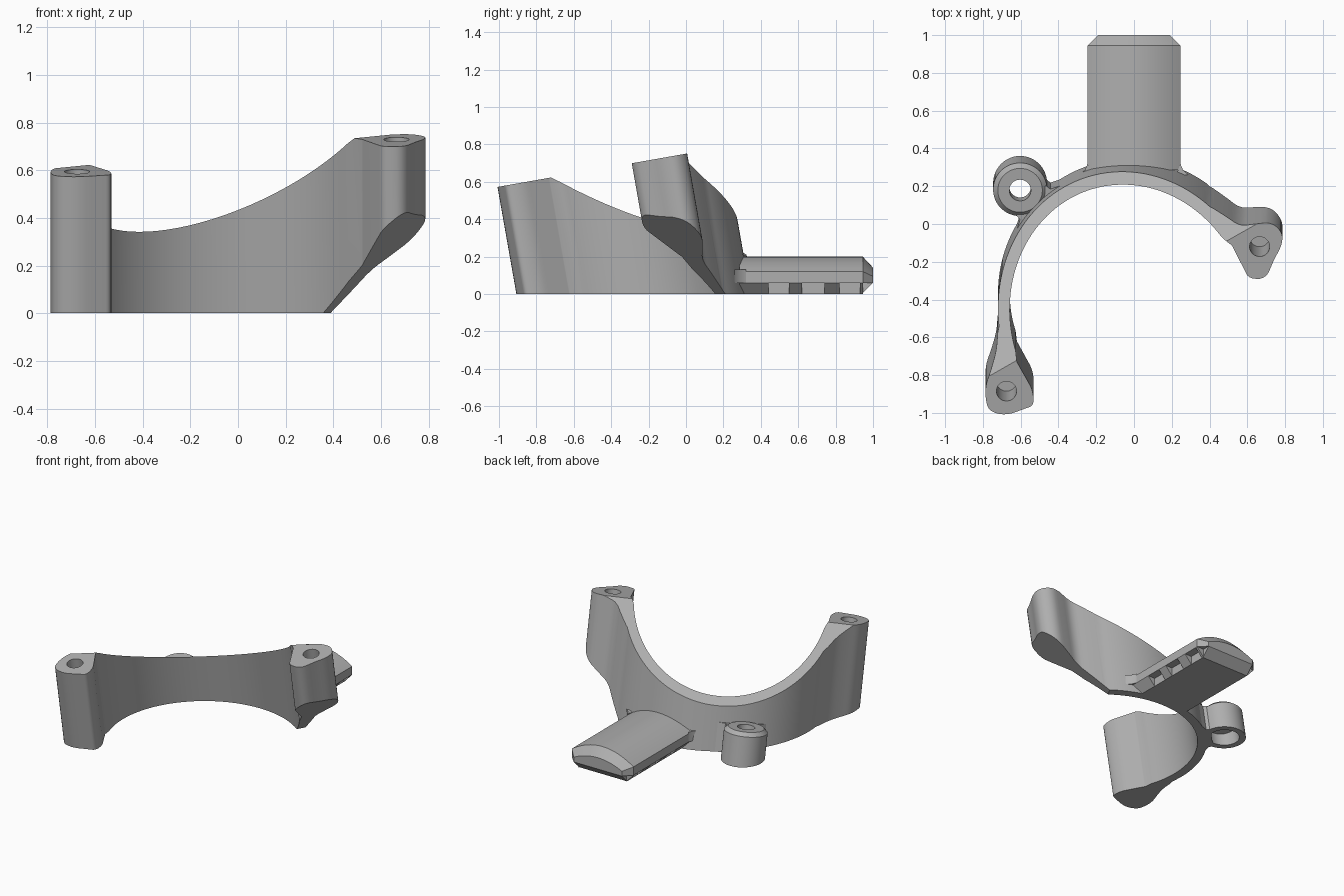
import bpy, bmesh
from math import cos, sin, radians
from mathutils import Matrix, Vector

cube = bpy.data.objects.get("Cube")
if cube:
    bpy.data.objects.remove(cube)

grey = bpy.data.materials.new("plain grey")
grey.use_nodes = True
grey.diffuse_color = (0.43, 0.43, 0.43, 1)
grey.node_tree.nodes["Principled BSDF"].inputs["Base Color"].default_value = grey.diffuse_color

TILT = radians(10)
LEAN = Matrix.Rotation(TILT, 4, 'X')     # the clamp leans toward the front
TOP = 0.739                              # height of the post tops along the lean
CX, CY = -0.02, -0.36                    # ring centre
TURN = radians(30)                       # the ring opens at this angle


def shade(ob):
    bpy.ops.object.select_all(action='DESELECT')
    ob.select_set(True)
    bpy.context.view_layer.objects.active = ob
    bpy.ops.object.shade_smooth_by_angle(angle=radians(30))


def finish(bm, name):
    bmesh.ops.recalc_face_normals(bm, faces=bm.faces)
    mesh = bpy.data.meshes.new(name)
    bm.to_mesh(mesh)
    bm.free()
    mesh.materials.append(grey)
    ob = bpy.data.objects.new(name, mesh)
    bpy.context.collection.objects.link(ob)
    shade(ob)
    return ob


def prism(points, low, high, matrix=LEAN):
    """Extrude a 2D outline along local z, then place it."""
    bm = bmesh.new()
    face = bm.faces.new([bm.verts.new((x, y, low)) for x, y in points])
    up = bmesh.ops.extrude_face_region(bm, geom=[face])["geom"]
    bmesh.ops.translate(bm, vec=(0, 0, high - low),
                        verts=[g for g in up if isinstance(g, bmesh.types.BMVert)])
    bmesh.ops.transform(bm, matrix=matrix, verts=bm.verts)
    return bm


def slice_off(bm, point, normal):
    """Remove everything on the normal's side and cap the cut."""
    bmesh.ops.bisect_plane(bm, geom=bm.verts[:] + bm.edges[:] + bm.faces[:],
                           plane_co=point, plane_no=normal, clear_outer=True)
    bmesh.ops.holes_fill(bm, edges=[e for e in bm.edges if e.is_boundary], sides=0)


def arc(x, y, r, a, b, n):
    angles = [radians(a + (b - a) * i / n) for i in range(n + 1)]
    return [(x + r * cos(t), y + r * sin(t)) for t in angles]


def circle(x, y, r, n=40):
    return arc(x, y, r, 0, 360, n)[:-1]


def drill(ob, x, y, r, low, high):
    cutter = finish(prism(circle(x, y, r), low, high), "drill")
    cutter.hide_render = True
    mod = ob.modifiers.new("hole", 'BOOLEAN')
    mod.operation, mod.solver, mod.object = 'DIFFERENCE', 'EXACT', cutter
    bpy.context.view_layer.objects.active = ob
    bpy.ops.object.modifier_apply(modifier="hole")
    bpy.data.objects.remove(cutter)
    shade(ob)


def on_top(x, y):
    """Plan position on the post tops -> position in the leaning frame."""
    return x, (y + sin(TILT) * TOP) / cos(TILT)


def bend(points):
    """Smooth a control polygon by corner cutting, keeping its ends."""
    for _ in range(2):
        out = [points[0]]
        for (ax, ay), (bx, by) in zip(points, points[1:]):
            out += [(ax * .75 + bx * .25, ay * .75 + by * .25),
                    (ax * .25 + bx * .75, ay * .25 + by * .75)]
        points = out + [points[-1]]
    return points


# Half ring with a post at each end, one outline
left_post = [(.42, .06), (.49, .025), (.56, -.015), (.64, .0), (.73, .01), (.79, -.05),
             (.78, -.12), (.74, -.19), (.70, -.29), (.61, -.29), (.585, -.245), (.52, -.115)]
right_post = [(-.62, -.73), (-.575, -.81), (-.535, -.88), (-.53, -.96), (-.57, -.975), (-.68, -1.015),
              (-.77, -.99), (-.787, -.92), (-.785, -.85), (-.755, -.77), (-.728, -.68), (-.722, -.60)]
outline = (bend([on_top(*p) for p in left_post]) + arc(CX, CY, .638, 41, 198, 56)
           + bend([on_top(*p) for p in right_post]) + arc(CX, CY, .70, 187, 53, 48))
band = prism(outline, -.4, TOP)
v = Vector((-sin(TURN), cos(TURN), 0))
slope_point = Vector((CX, CY, TOP)) + v * .09
slice_off(band, LEAN @ slope_point, LEAN.to_3x3() @ (v * .77 + Vector((0, 0, 1))))
slice_off(band, (0, 0, 0), (0, 0, -1))
slice_off(band, (.37, .18, 0), (.75, -.43, -1))
ring = finish(band, "half_ring_with_posts")
for x, y in ((.665, -.12), (-.675, -.885)):
    drill(ring, *on_top(x, y), .053, TOP - .3, TOP + .1)

# Round ear with a bolt hole and a nut recess below
EX, EY, ER = -.603, .212, .143
bm = prism(circle(EX, EY, ER, 48), -.2, .175)
top = max(bm.faces, key=lambda f: f.calc_center_median().z)
bmesh.ops.bevel(bm, geom=list(top.edges), offset=.025, segments=1, affect='EDGES')
slice_off(bm, (0, 0, 0), (0, 0, -1))
ear = finish(bm, "bolt_ear")
drill(ear, EX, EY, .057, -.3, .4)
drill(ear, EX, EY, .1, -.3, .07)

# Web joining the ear to the ring
out = Vector((EX - CX, EY - CY)).normalized()
side = Vector((-out.y, out.x))
half = [(.66, .165), (.679, .165), (.705, .115), (.735, .112)]
web_shape = [Vector((CX, CY)) + out * d + side * s
             for d, s in [(d, -s) for d, s in half] + half[::-1]]
bm = prism([tuple(p) for p in web_shape], -.2, .16)
slice_off(bm, (0, 0, 0), (0, 0, -1))
finish(bm, "ear_web")

# Arched tab: a straight body and a tapered tip
ALONG_Y = Matrix(((1, 0, 0, 0), (0, 0, 1, 0), (0, 1, 0, 0), (0, 0, 0, 1)))
W, START, TIP, END = .245, .285, .945, 1.0
arch = [(W * k / 10, .12 + .08 * (1 - (k / 10) ** 2)) for k in range(10, -11, -1)]
section = [(-W, .06), (W, .06)] + arch
finish(prism(section, START, TIP, ALONG_Y), "tab")
bm = prism(section, TIP, END, ALONG_Y)
for vert in bm.verts:
    if vert.co.y > .99:
        vert.co.x *= .78
        vert.co.z = .06 + (vert.co.z - .06) * .58
finish(bm, "tab_tip")

# Narrow underside of the tab, tapered to the tip
FOOT = .19
bm = prism([(-FOOT, 0), (FOOT, 0), (FOOT, .06), (-FOOT, .06)], .3, END, ALONG_Y)
for vert in bm.verts:
    if vert.co.y > .99 and vert.co.z < .01:
        vert.co.y = .94
finish(bm, "tab_foot")

# Sloped grip teeth along both lower edges
for i, (a, b) in enumerate(((START, .44), (.55, .62), (.74, .82), (.93, TIP))):
    for s in (-1, 1):
        finish(prism([(s * FOOT, 0), (s * W, .06), (s * FOOT, .06)], a, b, ALONG_Y),
               f"grip_tooth_{i + 1}_{'left' if s > 0 else 'right'}")

# Small fillets where the tab meets the ring
for s in (-1, 1):
    finish(prism([(s * (W - .02), .26), (s * .29, .26), (s * .26, .285), (s * W, .32)],
                 .06, .13, Matrix.Identity(4)),
           f"tab_fillet_{'left' if s > 0 else 'right'}")
